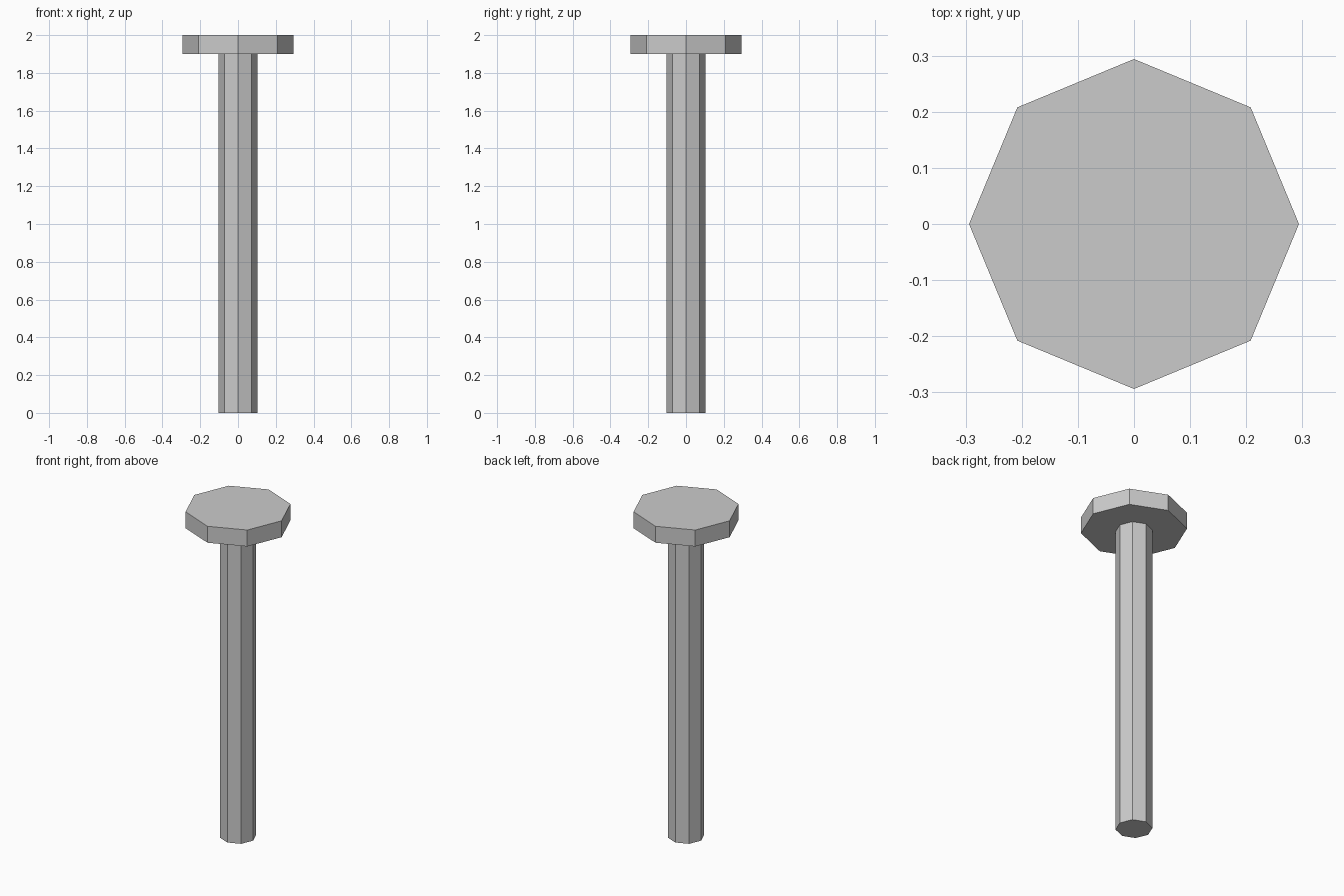
import bpy
import bmesh
from mathutils import Matrix

if "Cube" in bpy.data.objects:
    bpy.data.objects.remove(bpy.data.objects["Cube"])

SIDES = 8


def octagonal_prism(name, radius, z0, z1):
    """Flat-faced prism with its corners on the x and y axes."""
    bm = bmesh.new()
    bmesh.ops.create_cone(
        bm, cap_ends=True, segments=SIDES, radius1=radius, radius2=radius,
        depth=z1 - z0, matrix=Matrix.Translation((0, 0, (z0 + z1) / 2)))
    mesh = bpy.data.meshes.new(name)
    bm.to_mesh(mesh)
    bm.free()
    obj = bpy.data.objects.new(name, mesh)
    bpy.context.collection.objects.link(obj)
    return obj


# Long shaft
octagonal_prism("shaft", 0.102, 0.0, 1.9)

# Wide flat head
octagonal_prism("head", 0.294, 1.9, 2.0)
